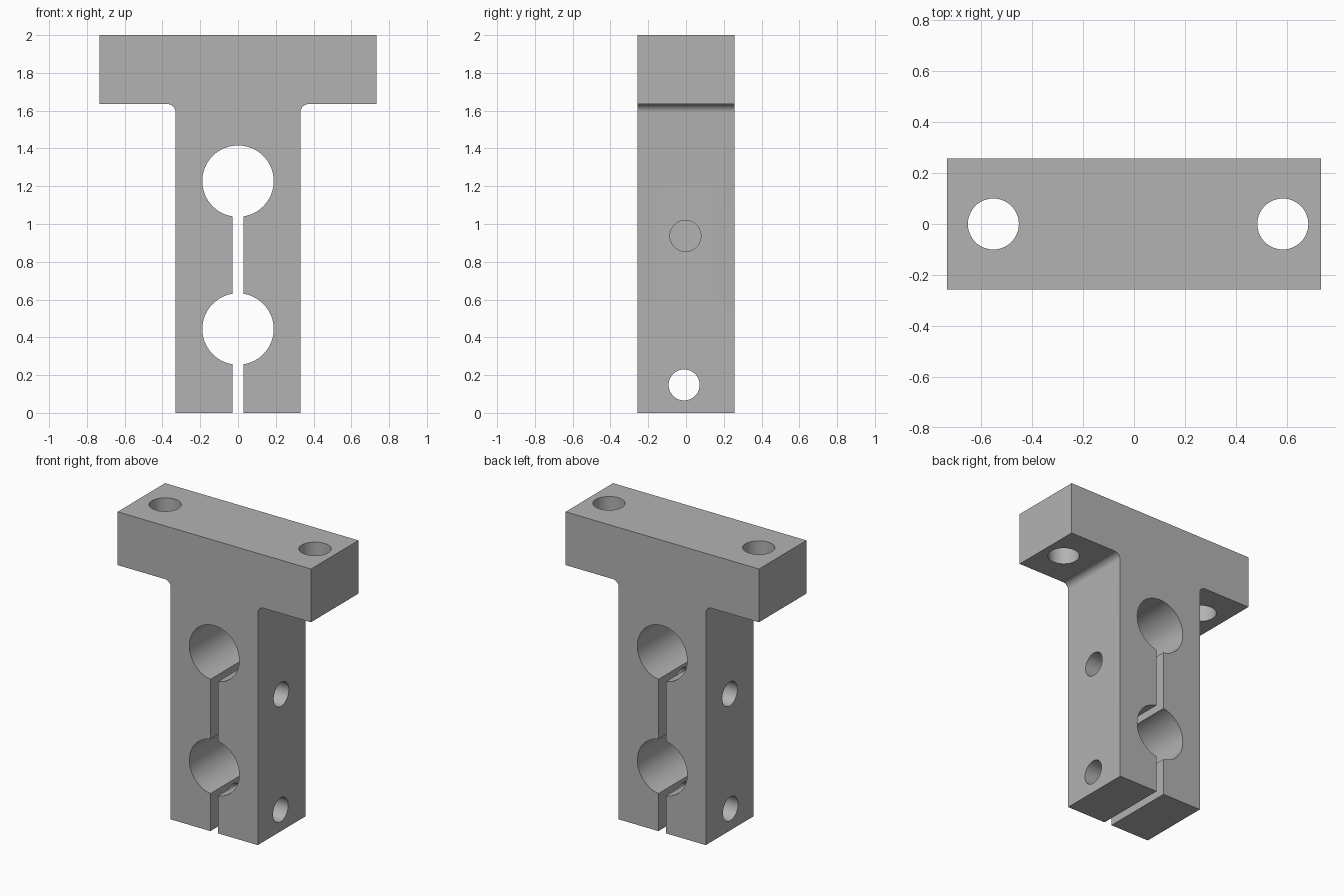
import bpy, bmesh
from math import cos, sin, pi, radians
from mathutils import Matrix

if "Cube" in bpy.data.objects:
    bpy.data.objects.remove(bpy.data.objects["Cube"], do_unlink=True)

DEPTH = 0.257      # half thickness front to back
STEM = 0.33        # half width of the stem
HEAD = 0.733       # half width of the flange
UNDER = 1.635      # underside of the flange
FILLET = 0.045
SLOT = 0.029

grey = bpy.data.materials.new("plain_grey")
grey.use_nodes = True
grey.diffuse_color = (0.45, 0.45, 0.45, 1)
grey.node_tree.nodes["Principled BSDF"].inputs["Base Color"].default_value = (0.45, 0.45, 0.45, 1)


def make_object(name, bm):
    bmesh.ops.recalc_face_normals(bm, faces=bm.faces)
    mesh = bpy.data.meshes.new(name)
    bm.to_mesh(mesh)
    bm.free()
    mesh.materials.append(grey)
    obj = bpy.data.objects.new(name, mesh)
    bpy.context.collection.objects.link(obj)
    return obj


def bore(name, axis, radius, length, centre):
    """Cylindrical cutter along one axis."""
    bm = bmesh.new()
    turn = {"X": Matrix.Rotation(pi / 2, 4, "Y"),
            "Y": Matrix.Rotation(pi / 2, 4, "X"),
            "Z": Matrix.Identity(4)}[axis]
    bmesh.ops.create_cone(bm, cap_ends=True, segments=64, radius1=radius, radius2=radius,
                          depth=length, matrix=Matrix.Translation(centre) @ turn)
    return make_object(name, bm)


def block(name, size, centre):
    """Box cutter."""
    bm = bmesh.new()
    bmesh.ops.create_cube(bm, size=1, matrix=Matrix.Translation(centre) @ Matrix.Diagonal((*size, 1)))
    return make_object(name, bm)


# T-shaped body with filleted inner corners, extruded front to back
half = [(STEM, 0)]
for i in range(9):
    a = pi - i * pi / 16
    half.append((STEM + FILLET + FILLET * cos(a), UNDER - FILLET + FILLET * sin(a)))
half += [(HEAD, UNDER), (HEAD, 2)]
outline = half + [(-x, z) for x, z in reversed(half)]

bm = bmesh.new()
face = bm.faces.new([bm.verts.new((x, -DEPTH, z)) for x, z in outline])
extruded = bmesh.ops.extrude_face_region(bm, geom=[face])["geom"]
bmesh.ops.translate(bm, vec=(0, 2 * DEPTH, 0),
                    verts=[v for v in extruded if isinstance(v, bmesh.types.BMVert)])
body = make_object("clamp_bracket", bm)

# Clamp slot, rod bores, screw holes and flange holes
UPPER, LOWER = 1.227, 0.444
cutters = [
    block("slot_cutter", (2 * SLOT, 1, UPPER + 0.2), (0, 0, UPPER / 2 - 0.1)),
    bore("upper_rod_cutter", "Y", 0.189, 1, (0, 0, UPPER)),
    bore("lower_rod_cutter", "Y", 0.189, 1, (0, 0, LOWER)),
    bore("lower_screw_cutter", "X", 0.082, 1, (0, -0.01, 0.148)),
    bore("upper_screw_cutter", "X", 0.082, 0.5, (0.25, -0.003, 0.937)),
    bore("blind_screw_cutter", "X", 0.082, 0.2, (-STEM, -0.003, 0.937)),
    bore("right_flange_cutter", "Z", 0.1, 1, (-0.552, 0, 1.8)),
    bore("left_flange_cutter", "Z", 0.1, 1, (0.584, 0, 1.8)),
]

bpy.ops.object.select_all(action="DESELECT")
body.select_set(True)
bpy.context.view_layer.objects.active = body
for cutter in cutters:
    cutter.hide_render = True
    mod = body.modifiers.new(cutter.name, "BOOLEAN")
    mod.operation = "DIFFERENCE"
    mod.solver = "EXACT"
    mod.object = cutter
    bpy.ops.object.modifier_apply(modifier=mod.name)
    bpy.data.objects.remove(cutter, do_unlink=True)

bpy.ops.object.shade_smooth_by_angle(angle=radians(30))
